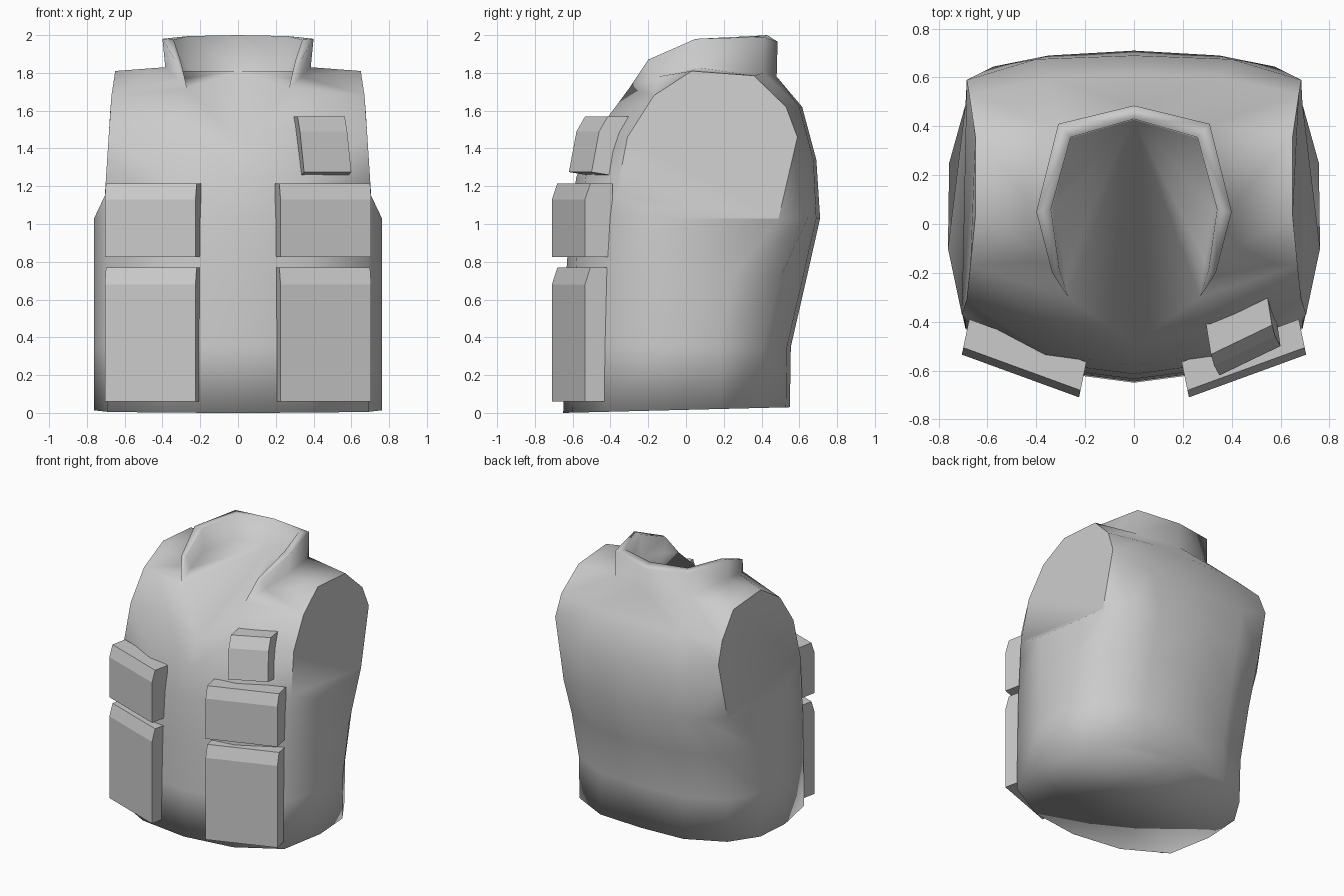
import bpy, bmesh
from mathutils import Vector

if "Cube" in bpy.data.objects:
    bpy.data.objects.remove(bpy.data.objects["Cube"])

# One plain grey for everything
grey = bpy.data.materials.new("plain_grey")
grey.use_nodes = True
grey.diffuse_color = (0.6, 0.6, 0.6, 1)
grey.node_tree.nodes["Principled BSDF"].inputs["Base Color"].default_value = (0.6, 0.6, 0.6, 1)


def finish(bm, name):
    """Turn a bmesh into a coloured object."""
    bmesh.ops.recalc_face_normals(bm, faces=bm.faces[:])
    mesh = bpy.data.meshes.new(name)
    bm.to_mesh(mesh)
    bm.free()
    mesh.materials.append(grey)
    obj = bpy.data.objects.new(name, mesh)
    bpy.context.collection.objects.link(obj)
    return obj


# ---- Vest: left half, mirrored ----
bm = bmesh.new()


def verts(*points):
    return [bm.verts.new(p) for p in points]


def bridge(a, b):
    """Faces between two equally long rows, skipping shared points."""
    for i in range(len(a) - 1):
        loop = list(dict.fromkeys((a[i], a[i + 1], b[i + 1], b[i])))
        if len(loop) > 2:
            bm.faces.new(loop)


def torso_row(z_front, z_back, front, back, side, corner):
    """Half outline from front to back; side and corner round off the rear."""
    outline = [(0, front), (0.38, front + 0.05), (0.69, front + 0.22), (0.762, -0.10),
               side, corner, (0.35, back - 0.02), (0, back)]
    return verts(*[(x, y, z_front + (z_back - z_front) * (y - front) / (back - front))
                   for x, y in outline])


# Lower torso up to the armholes
rows = [torso_row(0.0, 0.03, -0.65, 0.55, (0.75, 0.18), (0.62, 0.39)),
        torso_row(0.35, 0.35, -0.645, 0.555, (0.755, 0.18), (0.62, 0.40)),
        torso_row(0.72, 0.72, -0.635, 0.64, (0.757, 0.25), (0.61, 0.50)),
        torso_row(1.03, 1.03, -0.615, 0.71, (0.69, 0.49), (0.575, 0.645))]
for low, high in zip(rows, rows[1:]):
    bridge(low, high)
bm.faces.new(rows[0])
hem = rows[3]

# Chest and upper back, on either side of the armhole
chest_low = verts((0, -0.58, 1.25), (0.36, -0.53, 1.25), (0.705, -0.37, 1.15))
chest_high = verts((0, -0.49, 1.43), (0.32, -0.44, 1.53), (0.685, -0.31, 1.46))
back_low = verts((0.685, 0.59, 1.46), (0.40, 0.675, 1.34), (0, 0.69, 1.34))
back_high = verts((0.675, 0.53, 1.62), (0.36, 0.60, 1.62), (0, 0.615, 1.62))
bridge(hem[:3], chest_low)
bridge(chest_low, chest_high)
bridge(hem[5:], back_low)
bridge(back_low, back_high)
bm.faces.new((hem[2], hem[3], chest_low[2]))
bm.faces.new((hem[4], hem[5], back_low[0]))

# Collar: outside base, outside rim, inside rim, inside base, from front tip to back
tip, = verts((0.27, -0.30, 1.72))
base_out = [tip] + verts((0.335, -0.15, 1.78), (0.385, 0.05, 1.83), (0.31, 0.41, 1.80), (0, 0.48, 1.78))
rim_out = [tip] + verts((0.335, -0.20, 1.87), (0.40, 0.05, 1.98), (0.31, 0.41, 1.99), (0, 0.485, 1.965))
rim_in = [tip] + verts((0.305, -0.19, 1.87), (0.34, 0.06, 1.975), (0.26, 0.355, 1.995), (0, 0.43, 2.0))
base_in = [tip] + verts((0.29, -0.15, 1.77), (0.33, 0.06, 1.81), (0.26, 0.35, 1.81), (0, 0.425, 1.81))
bridge(base_out, rim_out)
bridge(rim_out, rim_in)
bridge(rim_in, base_in)

# Sunken neck surface, fanning from the nape to a notch on the chest
notch, nape = chest_high[0], base_in[4]
neck = [notch] + base_in[:4]
for a, b in zip(neck, neck[1:]):
    bm.faces.new((nape, a, b))

# Shoulders
sh_front, sh_top, sh_back = verts((0.67, -0.17, 1.68), (0.65, 0.03, 1.81), (0.65, 0.36, 1.785))
bm.faces.new((notch, chest_high[1], tip))
bm.faces.new((chest_high[1], chest_high[2], sh_front, tip))
bm.faces.new((tip, sh_front, base_out[1]))
bm.faces.new((base_out[1], sh_front, sh_top, base_out[2]))
bm.faces.new((base_out[2], sh_top, sh_back, base_out[3]))
bridge(back_high, [sh_back, base_out[3], base_out[4]])

# Closed armhole
armhole = bm.faces.new((hem[3], hem[4], back_low[0], back_high[0], sh_back, sh_top,
                        sh_front, chest_high[2], chest_low[2]))

for face in bm.faces:
    face.smooth = True
soft_edge = {hem[3], chest_low[2]}
for edge in armhole.edges:
    edge.smooth = set(edge.verts) == soft_edge
vest = finish(bm, "vest")
mirror = vest.modifiers.new("mirror", 'MIRROR')
mirror.use_clip = True


# ---- Pockets: flat blocks with a sloped top front edge ----
def pocket(name, inner, outer, depth, z_low, z_slope, z_high, lean=(0, 0), drop=0, side=1):
    bm = bmesh.new()
    depth, lean = Vector((*depth, 0)), Vector((*lean, 0))
    ends = []
    for corner in (inner, outer):
        p = Vector((*corner, 0))
        # share of the depth, and height, around the side profile
        profile = [(0, z_low), (0, z_slope), (0.2, z_high), (1, z_high), (1, z_low - drop)]
        loop = []
        for d, z in profile:
            q = p + depth * d + lean * (z - z_low) / (z_high - z_low)
            loop.append(bm.verts.new((q.x * side, q.y, z)))
        ends.append(loop)
        bm.faces.new(loop)
    for i in range(5):
        j = (i + 1) % 5
        bm.faces.new((ends[0][i], ends[0][j], ends[1][j], ends[1][i]))
    finish(bm, name)


for label, side in (("left", 1), ("right", -1)):
    for level, heights in (("lower", (0.06, 0.68, 0.77)), ("upper", (0.825, 1.13, 1.215))):
        pocket(f"{level}_pocket_{label}", (0.225, -0.71), (0.705, -0.535),
               (-0.03, 0.145), *heights, side=side)
pocket("chest_pocket", (0.35, -0.62), (0.60, -0.50), (-0.025, 0.155),
       1.275, 1.49, 1.57, lean=(-0.03, 0.055), drop=0.025)
